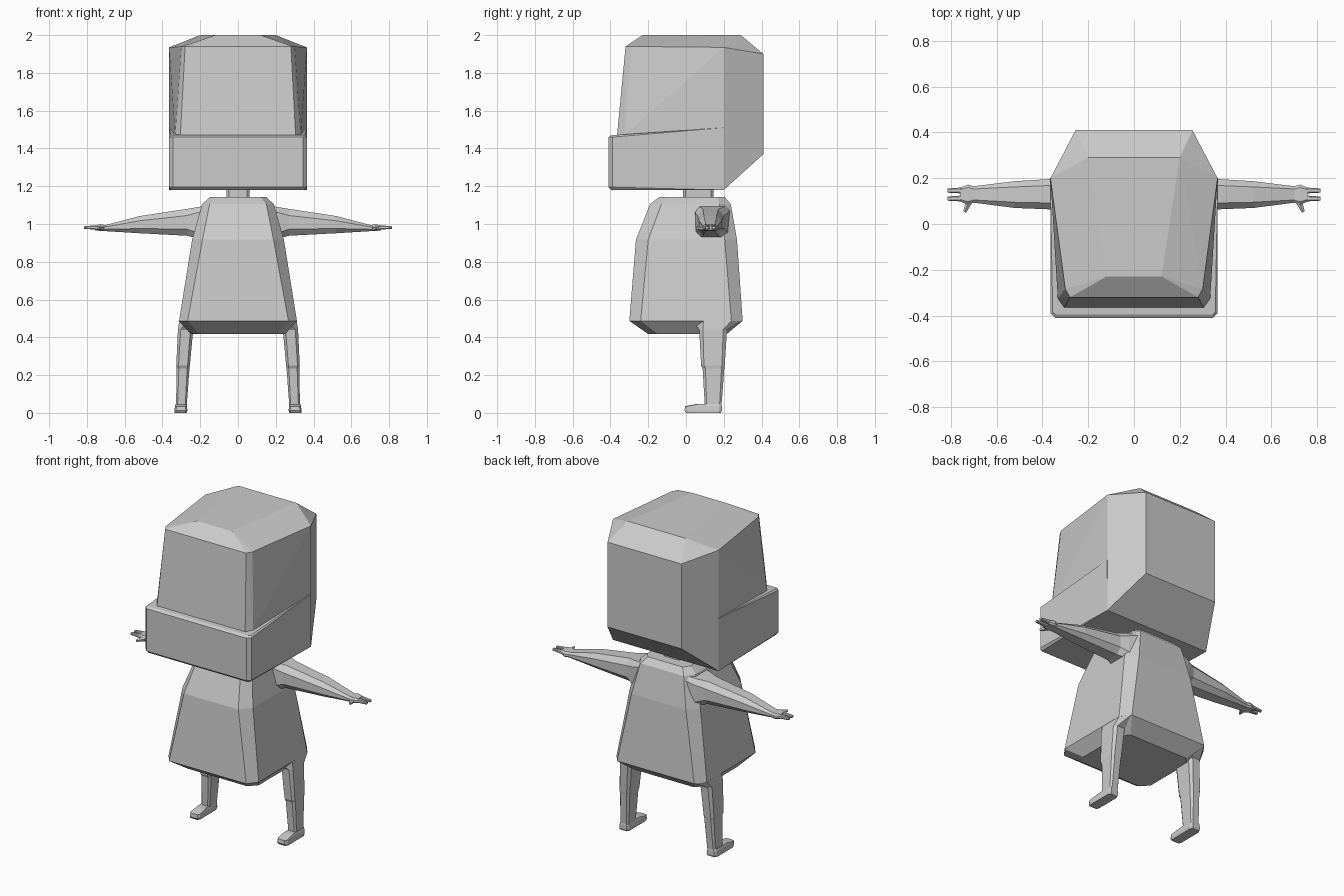
import bpy, bmesh
from mathutils import Vector


def finish(name, bm, mirror):
    bmesh.ops.recalc_face_normals(bm, faces=bm.faces)
    mesh = bpy.data.meshes.new(name)
    bm.to_mesh(mesh)
    bm.free()
    ob = bpy.data.objects.new(name, mesh)
    bpy.context.collection.objects.link(ob)
    if mirror:
        ob.modifiers.new("Mirror", 'MIRROR').use_mirror_merge = False
    return ob


def loft(name, rings, axis='z', mirror=False):
    """Rings are (position, u0, u1, v0, v1, chamfer_u, chamfer_v); u,v = x,y or y,z."""
    bm = bmesh.new()
    loops = []
    for p, u0, u1, v0, v1, a, b in rings:
        pts = [(u0 + a, v0), (u1 - a, v0), (u1, v0 + b), (u1, v1 - b),
               (u1 - a, v1), (u0 + a, v1), (u0, v1 - b), (u0, v0 + b)]
        loops.append([bm.verts.new((u, v, p) if axis == 'z' else (p, u, v)) for u, v in pts])
    for lo, hi in zip(loops, loops[1:]):
        for i in range(8):
            j = (i + 1) % 8
            bm.faces.new((lo[i], lo[j], hi[j], hi[i]))
    bm.faces.new(loops[0])
    bm.faces.new(loops[-1])
    return finish(name, bm, mirror)


def hull(name, half):
    """Convex solid from the points of one half, reflected in x."""
    bm = bmesh.new()
    for x, y, z in half:
        for s in (-1, 1):
            bm.verts.new((s * x, y, z))
    bmesh.ops.convex_hull(bm, input=bm.verts)
    bmesh.ops.dissolve_limit(bm, angle_limit=0.02, verts=bm.verts, edges=bm.edges)
    return finish(name, bm, False)


# Head: tapered front, faceted back
hull("head", [
    (.12, -.23, 2.0), (.20, .29, 2.0),
    (.365, .20, 1.935), (.365, .20, 1.18),
    (.255, .41, 1.90), (.255, .41, 1.37),
    (.28, -.32, 1.94), (.30, -.285, 1.94),
    (.305, -.365, 1.47), (.333, -.325, 1.47)])

# Jaw block: wider band with small chamfers at the front
hull("jaw", [
    (.343, -.395, 1.18), (.365, .20, 1.18), (.352, -.385, 1.18),
    (.345, -.41, 1.195), (.365, -.39, 1.195),
    (.345, -.41, 1.46), (.365, -.39, 1.46),
    (.345, -.395, 1.47), (.355, -.385, 1.47),
    (.366, .20, 1.51)])

# Neck
loft("neck", [(1.10, -.06, .06, -.015, .145, .012, .012),
              (1.25, -.06, .06, -.015, .145, .012, .012)])

# Bell-shaped torso
loft("torso", [
    (.417, -.25, .25, -.20, .215, .045, .05),
    (.487, -.312, .312, -.30, .30, .045, .06),
    (.917, -.243, .243, -.265, .27, .055, .065),
    (1.105, -.19, .19, -.19, .237, .04, .06),
    (1.142, -.15, .15, -.143, .206, .03, .04)])

# Legs flare into the hem
loft("leg", [
    (.03, .272, .328, .10, .187, .008, .01),
    (.235, .257, .325, .088, .203, .012, .015),
    (.25, .255, .327, .08, .205, .012, .015),
    (.44, .237, .318, .07, .217, .015, .02),
    (.487, .19, .311, .037, .295, .04, .055)], mirror=True)

# Feet
loft("foot", [
    (.0, .272, .336, .0, .185, .008, .015),
    (.012, .268, .336, -.008, .19, .008, .015),
    (.035, .270, .334, -.005, .19, .008, .015),
    (.048, .274, .330, .06, .188, .008, .015)], mirror=True)

# Arms with palms
loft("arm", [
    (.15, .045, .235, .917, 1.10, .02, .02),
    (.22, .05, .22, .925, 1.088, .025, .03),
    (.27, .06, .202, .938, 1.08, .03, .035),
    (.52, .07, .187, .951, 1.042, .025, .025),
    (.70, .093, .165, .962, .995, .012, .01),
    (.725, .085, .172, .962, .997, .012, .01),
    (.757, .097, .16, .967, .995, .01, .008)], axis='x', mirror=True)

# Two fingers per hand
for label, y0 in (("front_finger", .098), ("back_finger", .133)):
    loft(label, [(.745, y0, y0 + .027, .970, .994, .005, .005),
                 (.815, y0 + .004, y0 + .022, .974, .988, .004, .004)],
         axis='x', mirror=True)

# Thumb: a small tapered peg pointing forward
bm = bmesh.new()
bmesh.ops.create_cone(bm, cap_ends=True, segments=5, radius1=.018, radius2=.007, depth=.065)
direction = Vector((.025, -.06, 0))
bmesh.ops.rotate(bm, verts=bm.verts,
                 matrix=direction.to_track_quat('Z', 'Y').to_matrix())
bmesh.ops.translate(bm, verts=bm.verts, vec=(.727, .082, .978))
finish("thumb", bm, True)
